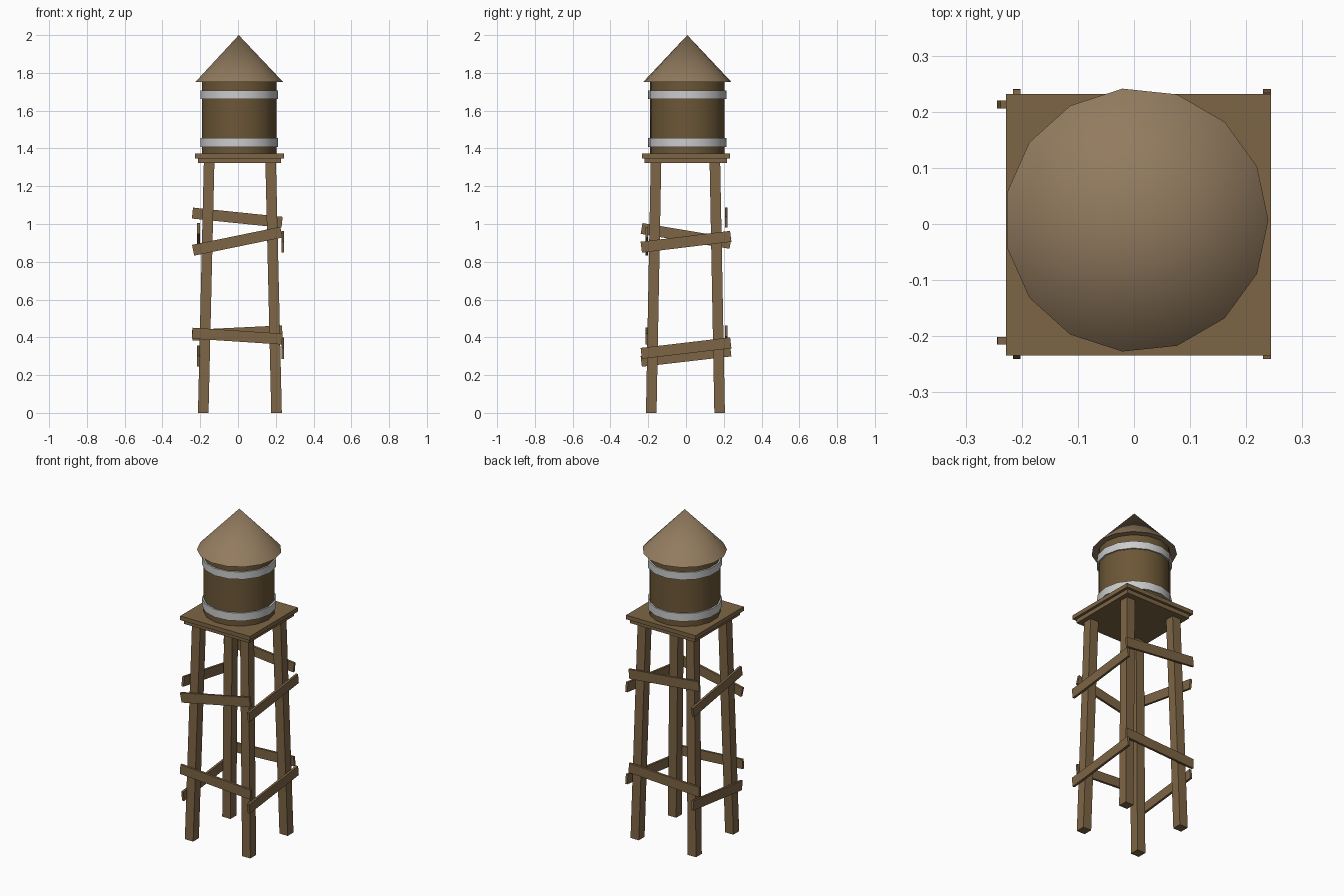
import bpy, bmesh, math
from mathutils import Vector, Matrix

if "Cube" in bpy.data.objects:
    bpy.data.objects.remove(bpy.data.objects["Cube"])


def material(name, rgb):
    m = bpy.data.materials.new(name)
    m.diffuse_color = (*rgb, 1)
    m.use_nodes = True
    m.node_tree.nodes["Principled BSDF"].inputs["Base Color"].default_value = m.diffuse_color
    return m


wood = material("wood", (0.205, 0.13, 0.06))
dark_wood = material("tank_wood", (0.15, 0.095, 0.038))
roof_wood = material("roof_wood", (0.29, 0.20, 0.115))
SIDES = 15
TANK = Vector((0.004, 0.007, 0))


def finish(name, bm, mat=None, smooth=False):
    bmesh.ops.recalc_face_normals(bm, faces=bm.faces)
    me = bpy.data.meshes.new(name)
    bm.to_mesh(me)
    bm.free()
    ob = bpy.data.objects.new(name, me)
    bpy.context.collection.objects.link(ob)
    if mat:
        me.materials.append(mat)
    if smooth:
        bpy.ops.object.select_all(action='DESELECT')
        ob.select_set(True)
        bpy.context.view_layer.objects.active = ob
        bpy.ops.object.shade_smooth_by_angle(angle=math.radians(30))
    return ob


def ring(bm, r, z):
    return [bm.verts.new(TANK + Vector((r * math.cos(a), r * math.sin(a), z)))
            for a in (2 * math.pi * i / SIDES for i in range(SIDES))]


def bridge(bm, a, b):
    n = len(a)
    for i in range(n):
        bm.faces.new((a[i], a[(i + 1) % n], b[(i + 1) % n], b[i]))


def drum(name, r, z0, z1, mat=None):
    bm = bmesh.new()
    a, b = ring(bm, r, z0), ring(bm, r, z1)
    bridge(bm, a, b)
    bm.faces.new(a)
    bm.faces.new(b)
    return finish(name, bm, mat, True)


def box(name, size, matrix, mat):
    bm = bmesh.new()
    bmesh.ops.create_cube(bm, size=1, matrix=matrix @ Matrix.Diagonal((*size, 1)))
    return finish(name, bm, mat)


# Tank with two hoops
drum("tank", 0.199, 1.371, 1.751, dark_wood)
drum("lower_hoop", 0.208, 1.407, 1.455)
drum("upper_hoop", 0.208, 1.662, 1.707)

# Conical roof
bm = bmesh.new()
rim = ring(bm, 0.2355, 1.751)
apex = bm.verts.new(TANK + Vector((0, 0, 2.0)))
for i in range(SIDES):
    bm.faces.new((rim[i], rim[(i + 1) % SIDES], apex))
bm.faces.new(rim)
finish("roof", bm, roof_wood, True)

# Two-layer platform
box("platform_top", (0.472, 0.466, 0.025), Matrix.Translation((0.008, -0.001, 1.3595)), wood)
box("platform_base", (0.44, 0.436, 0.026), Matrix.Translation((0.008, -0.001, 1.335)), wood)

# Four leaning legs: bottom and top centre offsets
H = 0.028
for sx, side in ((-1, "left"), (1, "right")):
    for sy, end in ((-1, "front"), (1, "back")):
        bm = bmesh.new()
        loops = []
        for ox, oy, z in ((0.194, 0.181, 0), (0.163, 0.156, 1.323)):
            cx, cy = 0.010 + sx * ox, -0.003 + sy * oy
            loops.append([bm.verts.new((cx + dx * H, cy + dy * H, z))
                          for dx, dy in ((-1, -1), (1, -1), (1, 1), (-1, 1))])
        bridge(bm, *loops)
        bm.faces.new(loops[0])
        bm.faces.new(loops[1])
        finish(f"{end}_{side}_leg", bm, wood)

# Slanted braces: name, runs along x?, plane offset, start height, end height
braces = [
    ("front_upper", True, -0.208, 0.860, 0.958),
    ("front_lower", True, -0.208, 0.422, 0.391),
    ("back_upper", True, 0.213, 1.058, 1.009),
    ("back_lower", True, 0.213, 0.411, 0.434),
    ("right_upper", False, 0.237, 0.877, 0.935),
    ("right_lower", False, 0.237, 0.315, 0.371),
    ("left_upper", False, -0.209, 0.977, 0.897),
    ("left_lower", False, -0.209, 0.273, 0.328),
]
for name, along_x, plane, z0, z1 in braces:
    slope = math.atan2(z1 - z0, 0.477)
    mid = (z0 + z1) / 2
    if along_x:
        m = Matrix.Translation((-0.004, plane, mid)) @ Matrix.Rotation(-slope, 4, 'Y')
        size = (0.477, 0.014, 0.058)
    else:
        m = Matrix.Translation((plane, 0.0, mid)) @ Matrix.Rotation(slope, 4, 'X')
        size = (0.014, 0.477, 0.058)
    box(name + "_brace", size, m, wood)
